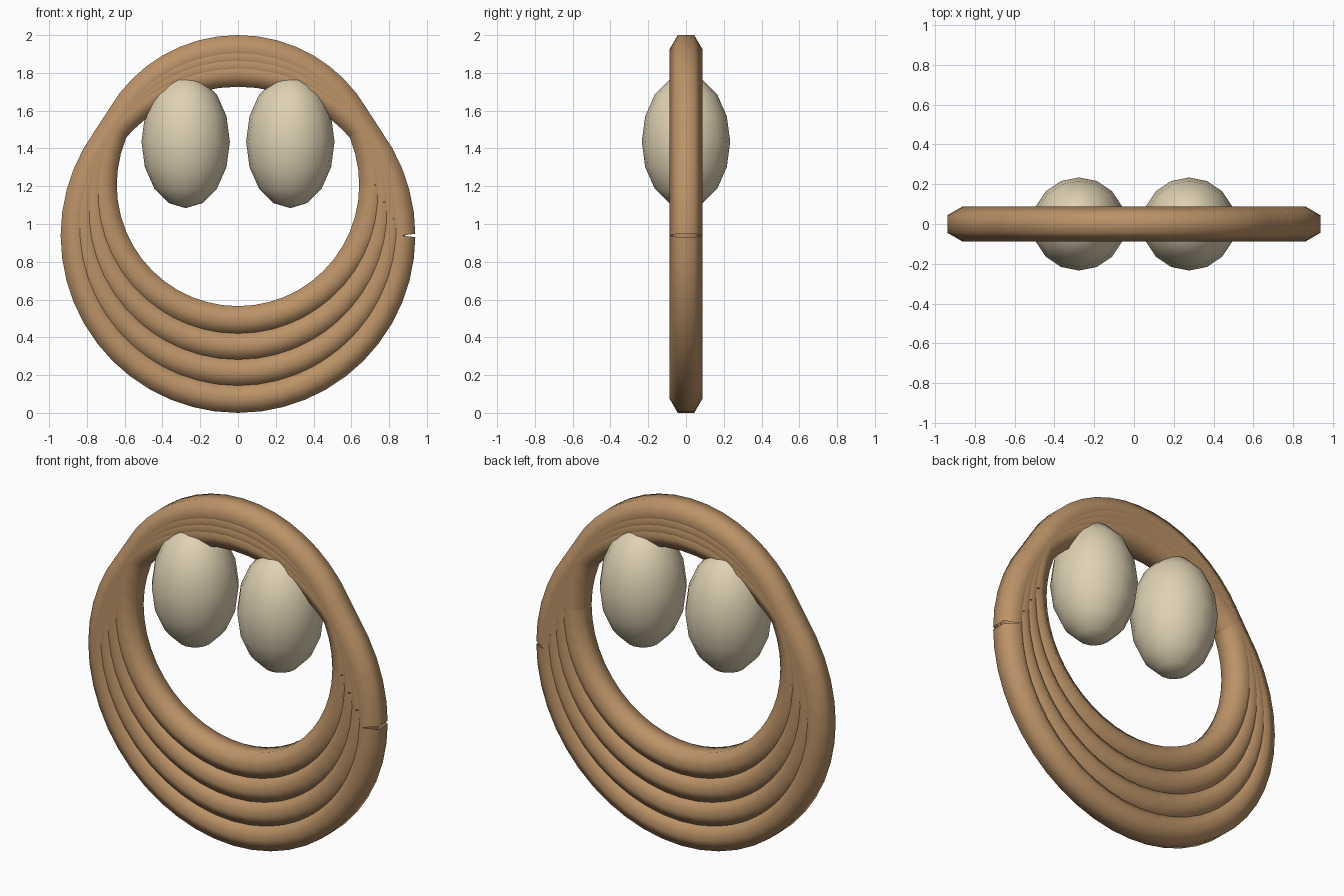
import bpy, bmesh, math

if "Cube" in bpy.data.objects:
    bpy.data.objects.remove(bpy.data.objects["Cube"])


def material(name, rgb):
    m = bpy.data.materials.new(name)
    m.diffuse_color = (*rgb, 1)
    m.use_nodes = True
    m.node_tree.nodes["Principled BSDF"].inputs["Base Color"].default_value = m.diffuse_color
    return m


tan = material("tan_brown", (0.50, 0.29, 0.135))
cream = material("cream", (0.73, 0.64, 0.45))


def add_object(name, bm, mat):
    for f in bm.faces:
        f.smooth = True
    mesh = bpy.data.meshes.new(name)
    bm.to_mesh(mesh)
    bm.free()
    mesh.materials.append(mat)
    obj = bpy.data.objects.new(name, mesh)
    bpy.context.collection.objects.link(obj)
    return obj


TUBE = 0.0873                              # hexagonal tube radius
FLAT = TUBE * math.cos(math.pi / 6)        # centre to flat side
STEPS = 48
END_TILT = 0.12                            # slant of the two open tube ends


def hoop(name, outer, cz):
    """Hexagonal tube swept once round, leaving a small notch at +x."""
    bm = bmesh.new()
    radius = outer - FLAT
    loops = []
    for i in range(STEPS + 1):
        a = 2 * math.pi * i / STEPS
        tilt = END_TILT if i == 0 else -END_TILT if i == STEPS else 0
        loop = []
        for j in range(6):
            b = math.pi / 3 * j
            off, y = TUBE * math.sin(b), TUBE * math.cos(b)
            loop.append(bm.verts.new((
                radius * math.cos(a) + off * math.cos(a + tilt), y,
                cz + radius * math.sin(a) + off * math.sin(a + tilt))))
        loops.append(loop)
    for p, q in zip(loops, loops[1:]):
        for j in range(6):
            k = (j + 1) % 6
            bm.faces.new((p[j], p[k], q[k], q[j]))
    bmesh.ops.recalc_face_normals(bm, faces=bm.faces)
    return add_object(name, bm, tan)


# Four nested hoops, bunched at the top and fanned out at the bottom
for n in range(4):
    bottom, top = 0.138 * n, 1.878 + 0.0407 * n
    hoop(f"hoop_{n + 1}", (top - bottom) / 2, (top + bottom) / 2)

# Two egg-shaped beads hanging in the opening
for side, x in (("left", -0.277), ("right", 0.277)):
    bm = bmesh.new()
    bmesh.ops.create_uvsphere(bm, u_segments=16, v_segments=8, radius=1)
    bmesh.ops.scale(bm, vec=(0.234, 0.234, 0.352), verts=bm.verts)
    bmesh.ops.translate(bm, vec=(x, 0, 1.436), verts=bm.verts)
    add_object(f"bead_{side}", bm, cream)
